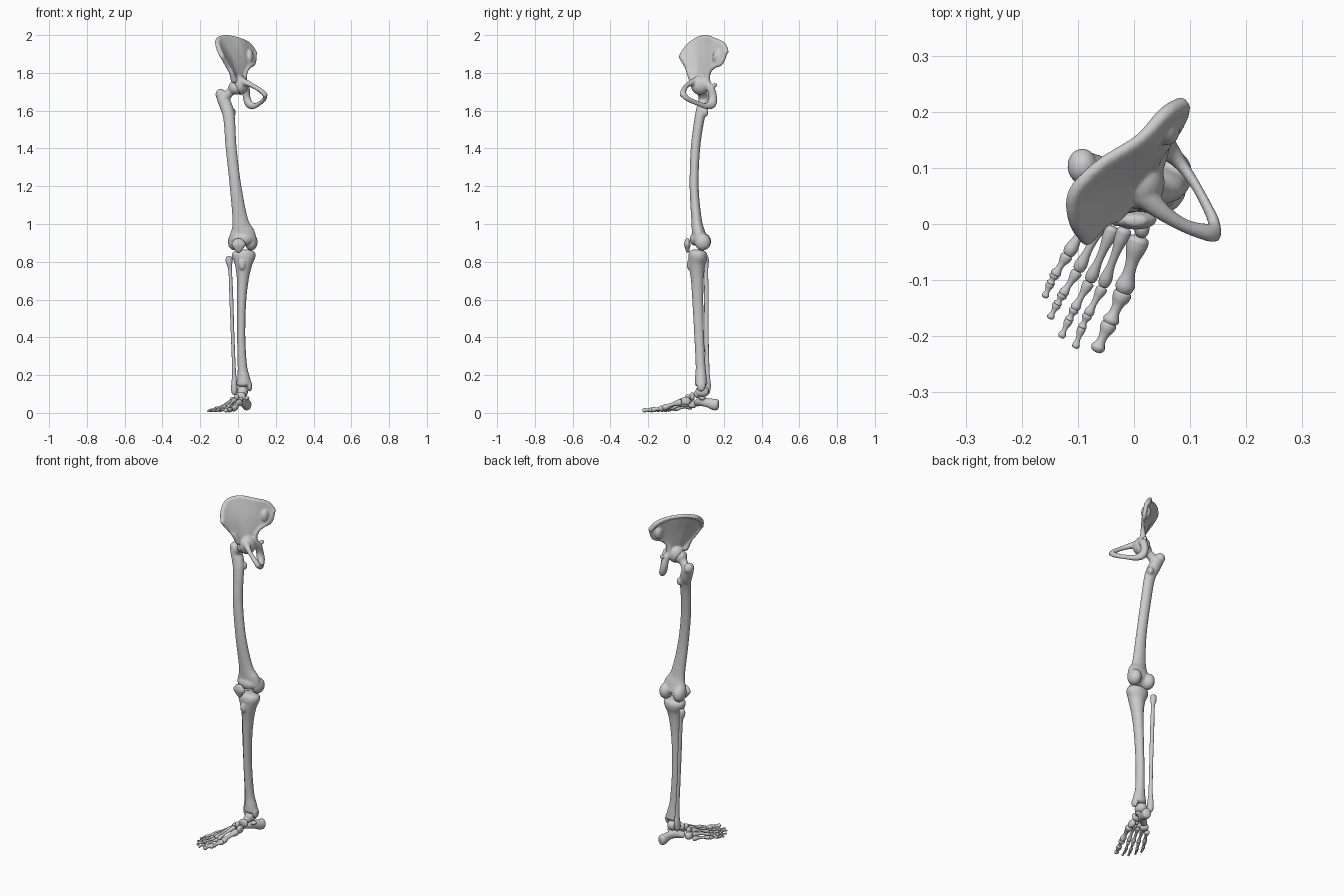
import bpy, bmesh
from mathutils import Vector, Matrix


def spline(pts, n=6):
    """Catmull-Rom resampling of tuples of any length."""
    p = [Vector(q) for q in pts]
    out = []
    for i in range(len(p) - 1):
        a, b, c, d = p[max(i - 1, 0)], p[i], p[i + 1], p[min(i + 2, len(p) - 1)]
        for k in range(n):
            t = k / n
            out.append(0.5 * (2 * b + (c - a) * t + (2 * a - 5 * b + 4 * c - d) * t * t
                              + (3 * b - a - 3 * c + d) * t ** 3))
    return out + [p[-1]]


def tube(bm, stations, n=6, sides=18):
    """Closed loft through (x, y, z, width radius, depth radius)."""
    s = spline(stations, n)
    pos = [Vector(q[:3]) for q in s]
    rad = [(q[3], q[4]) for q in s]
    tan = [(pos[min(i + 1, len(s) - 1)] - pos[max(i - 1, 0)]).normalized() for i in range(len(s))]
    rows = list(zip(pos, rad, tan))

    def cap(row, sign):
        p, r, t = row
        return [(p + t * sign * min(r) * h, (r[0] * k, r[1] * k), t)
                for h, k in ((0.25, 0.9), (0.42, 0.65), (0.5, 0.25))]
    rows = cap(rows[0], -1)[::-1] + rows + cap(rows[-1], 1)
    rings = []
    for p, r, t in rows:
        v = t.cross(Vector((1, 0, 0))).normalized()
        u = v.cross(t)
        ring = []
        for k in range(sides):
            d = Matrix.Rotation(6.2831853 * k / sides, 2) @ Vector((1, 0))
            ring.append(bm.verts.new(p + u * d.x * r[0] + v * d.y * r[1]))
        rings.append(ring)
    faces = [bm.faces.new((a[k], a[(k + 1) % sides], b[(k + 1) % sides], b[k]))
             for a, b in zip(rings, rings[1:]) for k in range(sides)]
    faces += [bm.faces.new(rings[0]), bm.faces.new(rings[-1])]
    bmesh.ops.recalc_face_normals(bm, faces=faces)


def blob(bm, c, r, power=1.0):
    """Ellipsoid; power below 1 makes it blockier."""
    vs = bmesh.ops.create_icosphere(bm, subdivisions=3, radius=1)["verts"]
    for v in vs:
        v.co = Vector([c[i] + r[i] * (1 if v.co[i] > 0 else -1) * abs(v.co[i]) ** power for i in range(3)])


def finish(name, bm, voxel=0.0, smooth=6):
    me = bpy.data.meshes.new(name)
    bm.to_mesh(me)
    bm.free()
    me.polygons.foreach_set("use_smooth", [True] * len(me.polygons))
    ob = bpy.data.objects.new(name, me)
    bpy.context.collection.objects.link(ob)
    if voxel:
        m = ob.modifiers.new("fuse", "REMESH")
        m.mode, m.voxel_size, m.use_smooth_shade = "VOXEL", voxel, True
        m = ob.modifiers.new("soften", "SMOOTH")
        m.factor, m.iterations = 0.5, smooth
    return ob


# Hip bone: iliac wing sheet
crest = [(-.083, -.028, 1.885), (-.105, .005, 1.935), (-.105, .055, 1.975), (-.06, .105, 1.99),
         (.01, .15, 1.975), (.055, .195, 1.95), (.085, .213, 1.91)]
middle = [(-.052, .003, 1.825), (-.055, .035, 1.86), (-.045, .07, 1.88), (-.01, .105, 1.885),
          (.025, .135, 1.88), (.05, .16, 1.87), (.08, .18, 1.85)]
low = [(-.022, .03, 1.765), (-.015, .05, 1.765), (-.005, .07, 1.765), (.005, .085, 1.765),
       (.015, .1, 1.77), (.025, .11, 1.775), (.037, .118, 1.79)]
bm = bmesh.new()
cols = [spline(c, 5) for c in zip(*(spline(r, 4) for r in (crest, middle, low)))]
grid = [[bm.verts.new(p) for p in c] for c in cols]
sheet = [bm.faces.new((a[i], b[i], b[i + 1], a[i + 1]))
         for a, b in zip(grid, grid[1:]) for i in range(len(a) - 1)]
bm.normal_update()
bmesh.ops.solidify(bm, geom=sheet, thickness=0.014)
bmesh.ops.recalc_face_normals(bm, faces=bm.faces[:])
# thick crest, front edge and back edge
tube(bm, [(*p, r, r) for p, r in zip(crest, (.012, .012, .013, .011, .011, .014, .014))])
tube(bm, [(-.083, -.028, 1.885, .011, .011), (-.056, .0, 1.83, .008, .008),
          (-.035, .015, 1.805, .014, .014), (-.02, .035, 1.76, .018, .018)])
tube(bm, [(.088, .208, 1.91, .013, .013), (.083, .185, 1.85, .011, .011), (.055, .14, 1.83, .01, .01),
          (.035, .115, 1.79, .014, .014), (.03, .11, 1.75, .02, .02)])
blob(bm, (.06, .17, 1.885), (.022, .03, .04))
# socket, ischium with lower ramus, pubis with upper ramus
blob(bm, (.01, .075, 1.735), (.045, .05, .052))
tube(bm, [(.025, .095, 1.75, .026, .026), (.042, .128, 1.72, .02, .022), (.045, .142, 1.675, .02, .022),
          (.058, .135, 1.636, .02, .025), (.085, .105, 1.625, .012, .016), (.112, .065, 1.637, .009, .013),
          (.14, .01, 1.662, .01, .014), (.143, -.012, 1.682, .013, .016)])
tube(bm, [(.015, .055, 1.755, .026, .024), (.05, .022, 1.745, .016, .016), (.09, -.003, 1.725, .012, .013),
          (.13, -.015, 1.698, .013, .016), (.145, -.015, 1.68, .013, .018)])
blob(bm, (.052, .152, 1.735), (.012, .014, .012))
hip = finish("hip_bone", bm, .0042, 7)
bm = bmesh.new()
blob(bm, (-.014, .072, 1.72), (.043, .043, .043))
cutter = finish("socket_cutter", bm)
cutter.hide_render = True
cutter.display_type = "WIRE"
m = hip.modifiers.new("socket", "BOOLEAN")
m.operation, m.object = "DIFFERENCE", cutter

# Femur: shaft, neck, head, trochanters, condyles
bm = bmesh.new()
tube(bm, [(-.083, .098, 1.67, .032, .03), (-.062, .088, 1.62, .034, .031), (-.047, .072, 1.56, .031, .027),
          (-.036, .05, 1.4, .029, .025), (-.013, .043, 1.2, .031, .024), (.012, .056, 1.02, .042, .028),
          (.023, .066, .955, .066, .036), (.025, .072, .915, .074, .042)])
tube(bm, [(-.08, .095, 1.655, .03, .028), (-.045, .083, 1.695, .023, .023), (-.015, .073, 1.72, .028, .028)])
blob(bm, (-.013, .072, 1.722), (.038, .038, .038))
blob(bm, (-.092, .103, 1.685), (.027, .032, .031))
blob(bm, (-.03, .1, 1.59), (.018, .018, .024))
blob(bm, (.07, .088, .905), (.034, .043, .046))
blob(bm, (-.02, .09, .907), (.034, .043, .046))
blob(bm, (.023, .052, .92), (.055, .032, .036))
femur = finish("femur", bm, .0045)
bm = bmesh.new()
blob(bm, (.025, .128, .878), (.013, .05, .032))
notch = finish("notch_cutter", bm)
notch.hide_render = True
notch.display_type = "WIRE"
m = femur.modifiers.new("notch", "BOOLEAN")
m.operation, m.object = "DIFFERENCE", notch

# Kneecap
bm = bmesh.new()
tube(bm, [(.003, .006, .918, .022, .011), (.003, .007, .893, .038, .017), (.003, .008, .868, .024, .012),
          (.003, .01, .852, .01, .008)])
finish("kneecap", bm, .004, 3)

# Tibia
bm = bmesh.new()
tube(bm, [(.03, .064, .84, .064, .05), (.03, .062, .82, .061, .05), (.029, .058, .78, .045, .043),
          (.025, .06, .7, .031, .034), (.019, .063, .58, .024, .029), (.017, .07, .4, .022, .026),
          (.023, .077, .25, .025, .026), (.029, .079, .19, .033, .031), (.031, .08, .155, .041, .034)])
blob(bm, (.062, .08, .142), (.013, .024, .03))
blob(bm, (.022, .018, .785), (.018, .014, .03))
for x in (.02, .038):
    blob(bm, (x, .07, .855), (.008, .014, .012))
finish("tibia", bm, .0045)

# Fibula
bm = bmesh.new()
tube(bm, [(-.047, .104, .822, .017, .016), (-.047, .105, .8, .018, .016), (-.041, .107, .75, .01, .011),
          (-.035, .108, .6, .0105, .0125), (-.028, .109, .4, .0095, .0115), (-.021, .112, .22, .0105, .013),
          (-.02, .112, .15, .016, .02), (-.02, .11, .115, .016, .018), (-.019, .108, .1, .01, .012)])
finish("fibula", bm, .0035, 3)

# Heel bone and ankle bone
bm = bmesh.new()
tube(bm, [(.047, .162, .043, .025, .03), (.043, .145, .045, .024, .03), (.034, .115, .054, .019, .025),
          (.014, .082, .06, .022, .024), (-.022, .058, .053, .018, .019)])
blob(bm, (.045, .085, .078), (.016, .018, .01))
finish("heel_bone", bm, .0035, 4)
bm = bmesh.new()
blob(bm, (.024, .086, .113), (.029, .036, .029), .85)
tube(bm, [(.022, .085, .105, .024, .02), (.018, .065, .1, .018, .018), (.016, .055, .096, .021, .02)])
finish("ankle_bone", bm, .0035, 4)

# Small midfoot bones
for name, c, r in [("navicular", (.013, .034, .087), (.027, .012, .022)),
                   ("cuboid", (-.043, .034, .045), (.02, .023, .02)),
                   ("inner_cuneiform", (.014, -.001, .063), (.014, .024, .022)),
                   ("middle_cuneiform", (-.009, .01, .08), (.012, .015, .018)),
                   ("outer_cuneiform", (-.03, .014, .066), (.012, .018, .019))]:
    bm = bmesh.new()
    blob(bm, c, r, .8)
    finish(name, bm)


def long_bone(name, a, b, r, arch=0.0):
    """Small long bone flared at both ends, from a to b."""
    a, b = Vector(a), Vector(b)
    bm = bmesh.new()
    st = []
    for t, k in ((.06, 1.2), (.2, 1.1), (.42, .72), (.65, .68), (.85, 1.05), (.94, .95)):
        p = a.lerp(b, t) + Vector((0, 0, arch * t * (1 - t) * 4))
        st.append((*p, r * k, r * k * .95))
    tube(bm, st, 4, 14)
    finish(name, bm)


# Metatarsals and toe bones: joints from the midfoot to the toe tip, then radii
toes = [([(.009, -.024, .055), (-.019, -.122, .024), (-.044, -.178, .016), (-.067, -.226, .013)], (.0165, .014, .012)),
        ([(-.015, -.006, .07), (-.056, -.113, .025), (-.083, -.163, .016), (-.093, -.185, .012),
          (-.105, -.221, .009)], (.011, .0085, .0075, .0065)),
        ([(-.036, -.004, .06), (-.08, -.104, .023), (-.107, -.153, .015), (-.116, -.171, .012),
          (-.13, -.202, .009)], (.011, .0085, .0075, .0065)),
        ([(-.052, .012, .045), (-.101, -.085, .021), (-.128, -.127, .015), (-.137, -.143, .012),
          (-.15, -.168, .009)], (.011, .0085, .0075, .0065)),
        ([(-.067, .03, .03), (-.119, -.056, .019), (-.142, -.092, .014), (-.149, -.106, .012),
          (-.159, -.13, .009)], (.0115, .009, .0075, .0065))]
for i, (joints, radii) in enumerate(toes, 1):
    for k, r in enumerate(radii):
        name = f"metatarsal_{i}" if k == 0 else f"toe_{i}_bone_{k}"
        long_bone(name, joints[k], joints[k + 1], r, .005 if k == 0 else .001)
